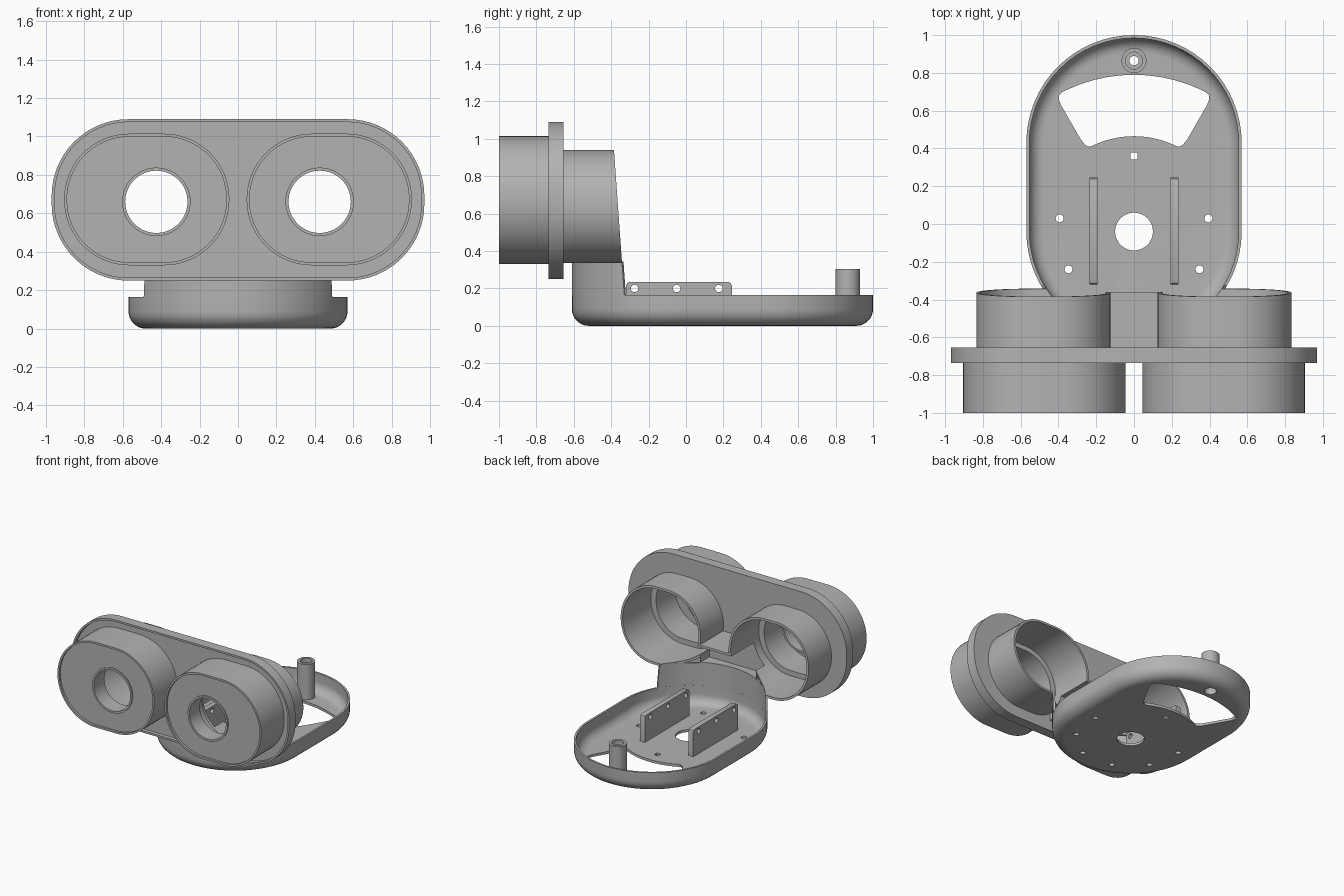
import bpy, bmesh
from math import sin, cos, pi, radians, asin

if "Cube" in bpy.data.objects:
    bpy.data.objects.remove(bpy.data.objects["Cube"], do_unlink=True)

grey = bpy.data.materials.new("plain_grey")
grey.use_nodes = True
grey.diffuse_color = (0.45, 0.45, 0.45, 1)
grey.node_tree.nodes["Principled BSDF"].inputs["Base Color"].default_value = (0.45, 0.45, 0.45, 1)


def finish(name, bm):
    bmesh.ops.recalc_face_normals(bm, faces=bm.faces)
    mesh = bpy.data.meshes.new(name)
    bm.to_mesh(mesh)
    bm.free()
    mesh.materials.append(grey)
    ob = bpy.data.objects.new(name, mesh)
    bpy.context.collection.objects.link(ob)
    return ob


def lofted(name, loops, cap=True, ring=False):
    """Skin between equal-length loops, capped or joined back to the first."""
    bm = bmesh.new()
    rows = [[bm.verts.new(p) for p in loop] for loop in loops]
    pairs = list(zip(rows, rows[1:])) + ([(rows[-1], rows[0])] if ring else [])
    n = len(rows[0])
    for a, b in pairs:
        for i in range(n):
            j = (i + 1) % n
            bm.faces.new((a[i], a[j], b[j], b[i]))
    if cap:
        bm.faces.new(rows[0])
        bm.faces.new(rows[-1])
    return finish(name, bm)


def prism(name, pts, axis, a, b):
    """Extrude a 2D outline along one axis from a to b."""
    place = {"x": lambda p, t: (t, p[0], p[1]),
             "y": lambda p, t: (p[0], t, p[1]),
             "z": lambda p, t: (p[0], p[1], t)}[axis]
    return lofted(name, [[place(p, t) for p in pts] for t in (a, b)])


def rounded(cx, cy, w, h, r, seg=16):
    pts = []
    for q, (sx, sy) in enumerate(((1, 1), (-1, 1), (-1, -1), (1, -1))):
        for i in range(seg + 1):
            t = (q + i / seg) * pi / 2
            pts.append((cx + sx * (w / 2 - r) + r * cos(t), cy + sy * (h / 2 - r) + r * sin(t)))
    return pts


def circle(cx, cy, r, n=48):
    return [(cx + r * cos(2 * pi * i / n), cy + r * sin(2 * pi * i / n)) for i in range(n)]


def combine(ob, other, op="DIFFERENCE"):
    other.hide_render = True
    mod = ob.modifiers.new("bool", "BOOLEAN")
    mod.operation, mod.solver, mod.object = op, "EXACT", other
    bpy.context.view_layer.update()
    mesh = bpy.data.meshes.new_from_object(ob.evaluated_get(bpy.context.evaluated_depsgraph_get()))
    ob.modifiers.clear()
    ob.data = mesh
    bpy.data.objects.remove(other, do_unlink=True)


def cut(ob, *args):
    combine(ob, prism("cutter", *args))


def join(ob, *args):
    combine(ob, prism("addition", *args), "UNION")


# Tray: a stadium shell with a rounded bottom edge
R, BACK, FRONT, WALL = 0.57, 0.43, -0.04, 0.016


def stadium(inset, z, seg=32):
    r = R - inset
    half = [pi * i / seg for i in range(seg + 1)]
    return [(r * cos(t), BACK + r * sin(t), z) for t in half] + \
           [(-r * cos(t), FRONT - r * sin(t), z) for t in half]


quarter = [i * pi / 16 for i in range(9)]
outer = [stadium(0.09 * (1 - sin(t)), 0.09 * (1 - cos(t))) for t in quarter]
inner = [stadium(WALL + 0.075 * (1 - cos(t)), 0.095 - 0.075 * sin(t)) for t in quarter]
tray = lofted("tray", outer + [stadium(0, 0.165), stadium(WALL, 0.165)] + inner)

# Fan window, centre hole and screw holes in the tray floor
side = [(27.5, 0.83), (29, 0.822), (29.7, 0.80), (30, 0.77),
        (30, 0.56), (29.5, 0.53), (28.3, 0.51), (26.5, 0.505)]
fan = [(a, 0.83) for a in range(-25, 26, 5)] + side
fan += [(a, 0.505) for a in range(25, -26, -5)] + [(-a, r) for a, r in reversed(side)]
cut(tray, [(r * sin(radians(a)), FRONT + r * cos(radians(a))) for a, r in fan], "z", -0.1, 0.12)
cut(tray, circle(0, FRONT, 0.1), "z", -0.1, 0.1)
cut(tray, rounded(0, 0.36, 0.036, 0.036, 0.002, 2), "z", -0.1, 0.1)
for a in (10, -30, -70, -110, -150, 170):
    t = radians(a)
    cut(tray, circle(0.4 * cos(t), FRONT + 0.4 * sin(t), 0.021, 20), "z", -0.1, 0.1)
cut(tray, circle(0, 0.865, 0.045), "z", -0.1, 0.1)

# Hollow screw post
post = prism("screw_post", circle(0, 0.865, 0.066), "z", 0.005, 0.305)
cut(post, circle(0, 0.865, 0.025, 24), "z", -0.1, 0.5)
cut(post, circle(0, 0.865, 0.045), "z", 0.27, 0.5)
cut(post, circle(0, 0.865, 0.045), "z", -0.1, 0.1)

# Pair of drilled mounting rails
rails = []
for s, label in ((1, "left"), (-1, "right")):
    outline = [(-0.32, 0.01), (0.245, 0.01), (0.245, 0.215), (0.239, 0.229), (0.225, 0.235),
               (-0.30, 0.235), (-0.314, 0.229), (-0.32, 0.215)]
    rail = prism(label + "_rail", outline, "x", s * 0.215 - 0.021, s * 0.215 + 0.021)
    for y in (-0.275, -0.05, 0.175):
        cut(rail, circle(y, 0.2, 0.02, 20), "x", s * 0.215 - 0.1, s * 0.215 + 0.1)
    rails.append(rail)


# Neck: the tray's front wall carried up, ending on a sloped plane
def slope(z):
    return -0.385 + (0.94 - z) * 0.071


def arc(r, z, seg=40):
    start = asin((slope(z) - FRONT) / R)
    return [(r * cos(t), FRONT + r * sin(t), z)
            for t in (start + (-pi - 2 * start) * i / seg for i in range(seg + 1))]


neck = lofted("neck", [arc(R, z) + arc(R - WALL, z)[::-1] for z in (0.16, 0.345)])

# Twin eye housing: flange with a raised rim
housing = prism("eye_housing", rounded(0, 0.67, 1.94, 0.84, 0.40), "y", -0.735, -0.655)
cut(housing, rounded(0, 0.67, 1.91, 0.81, 0.385), "y", -0.8, -0.705)
SIDES = (1, -1)
for s in SIDES:
    join(housing, rounded(s * 0.475, 0.672, 0.86, 0.685, 0.34), "y", -1, -0.68)
    cut(housing, rounded(s * 0.475, 0.672, 0.83, 0.655, 0.325), "y", -1.1, -0.983)

# Rear eye cups, and the bridge between them
for s in SIDES:
    join(housing, rounded(s * 0.48, 0.6375, 0.71, 0.605, 0.30), "y", -0.67, -0.25)
join(housing, rounded(0, 0.4625, 0.5, 0.255, 0.005, 2), "y", -0.67, -0.25)
cut(housing, [(slope(1.3), 1.3), (slope(0.1), 0.1), (1, 0.1), (1, 1.3)], "x", -1.5, 1.5)

# Hollow out cups, bridge and the opening into the neck
for s in SIDES:
    cut(housing, rounded(s * 0.48, 0.6375, 0.674, 0.569, 0.282), "y", -0.72, 0)
    cut(housing, rounded(s * 0.48, 0.64, 0.58, 0.49, 0.24), "y", -0.963, -0.6)
cut(housing, rounded(0, 0.4625, 0.49, 0.219, 0.005, 2), "y", -0.648, 0)
cut(housing, circle(0, FRONT, R - WALL, 80), "z", 0.2, 0.42)

# Lens tubes
for s in SIDES:
    join(housing, circle(s * 0.425, 0.66, 0.178, 64), "y", -0.992, -0.86)
    cut(housing, circle(s * 0.425, 0.66, 0.162, 64), "y", -1.2, -0.8)

# Smooth curved walls, keep edges crisp
bpy.ops.object.select_all(action="DESELECT")
for ob in [tray, post, neck, housing] + rails:
    ob.select_set(True)
    bpy.context.view_layer.objects.active = ob
bpy.ops.object.shade_smooth_by_angle(angle=radians(30))
